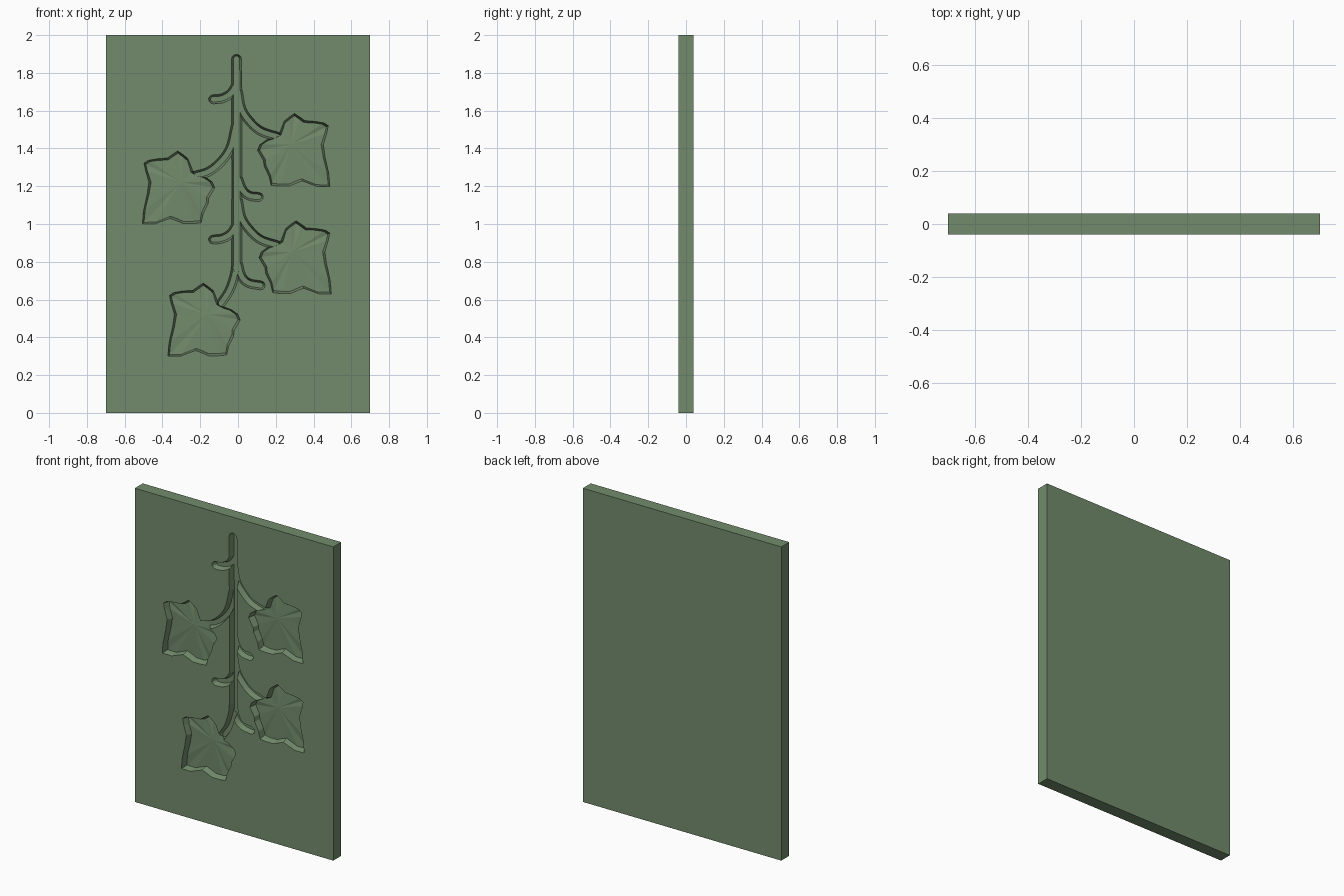
import bpy, bmesh, math
from mathutils import Vector

if "Cube" in bpy.data.objects:
    bpy.data.objects.remove(bpy.data.objects["Cube"])

FRONT = -0.04

mat = bpy.data.materials.new("green_clay")
mat.diffuse_color = (0.17, 0.26, 0.15, 1)
mat.use_nodes = True
mat.node_tree.nodes["Principled BSDF"].inputs["Base Color"].default_value = mat.diffuse_color


def finish(bm, name):
    bmesh.ops.recalc_face_normals(bm, faces=bm.faces)
    me = bpy.data.meshes.new(name)
    bm.to_mesh(me)
    bm.free()
    ob = bpy.data.objects.new(name, me)
    bpy.context.collection.objects.link(ob)
    return ob


# flat plaque
bm = bmesh.new()
bmesh.ops.create_cube(bm, size=1)
for v in bm.verts:
    v.co = (v.co.x * 1.4, v.co.y * 0.08, v.co.z * 2 + 1)
panel = finish(bm, "carved_panel")
panel.data.materials.append(mat)


def carve(bm, name):
    """Subtract a closed cutter from the panel."""
    cutter = finish(bm, name)
    cutter.data.materials.append(mat)
    cutter.hide_render = True
    mod = panel.modifiers.new("carve", 'BOOLEAN')
    mod.operation, mod.solver, mod.object = 'DIFFERENCE', 'EXACT', cutter
    dg = bpy.context.evaluated_depsgraph_get()
    me = bpy.data.meshes.new_from_object(panel.evaluated_get(dg))
    panel.modifiers.clear()
    panel.data = me
    bpy.data.objects.remove(cutter)


def skin(bm, a, b):
    n = len(a)
    for i in range(n):
        j = (i + 1) % n
        bm.faces.new((a[i], a[j], b[j], b[i]))


def smooth_path(pts, steps=5):
    """Catmull-Rom curve through the points."""
    p = [Vector(q) for q in pts]
    p = [2 * p[0] - p[1]] + p + [2 * p[-1] - p[-2]]
    out = []
    for i in range(1, len(p) - 2):
        a, b, c, d = p[i - 1:i + 3]
        for s in range(steps):
            t = s / steps
            out.append(0.5 * (2 * b + (c - a) * t + (2 * a - 5 * b + 4 * c - d) * t * t
                              + (3 * b - a - 3 * c + d) * t ** 3))
    return out + [p[-2]]


def groove_ring(path, half):
    """Outline of a band around a path, with round ends."""
    def side(i):
        t = (path[min(i + 1, len(path) - 1)] - path[max(i - 1, 0)]).normalized()
        return Vector((-t.y, t.x))
    n = len(path)
    ring = [path[i] + side(i) * half for i in range(n)]
    for end in (n - 1, 0):
        s = side(end) if end else -side(0)
        f = Vector((s.y, -s.x))
        for k in range(1, 5):
            a = math.pi * k / 5
            ring.append(path[end] + half * (s * math.cos(a) + f * math.sin(a)))
        if end:
            ring += [path[i] - side(i) * half for i in range(n - 1, -1, -1)]
    return ring


def carve_stem(pts, half, depth, name):
    path = smooth_path(pts)
    bm = bmesh.new()
    rings = []
    for w, y in ((half + 0.003, FRONT - 0.01), (half - 0.010, FRONT + depth)):
        rings.append([bm.verts.new((p.x, y, p.y)) for p in groove_ring(path, w)])
    skin(bm, *rings)
    bm.faces.new(rings[0])
    bm.faces.new(rings[1])
    carve(bm, name)


# ivy leaf outline around its vein centre: x, z, is_lobe_tip
LEAF = [(-0.06, 0.06, 0), (-0.035, 0.125, 0), (-0.01, 0.145, 0), (0.02, 0.165, 1),
        (0.05, 0.145, 0), (0.075, 0.127, 0), (0.13, 0.123, 0), (0.175, 0.115, 0),
        (0.198, 0.100, 1), (0.190, 0.06, 0), (0.172, 0.0, 0), (0.182, -0.07, 0),
        (0.200, -0.15, 0), (0.206, -0.222, 1), (0.14, -0.222, 0), (0.095, -0.205, 0),
        (0.06, -0.192, 0), (0.025, -0.205, 0), (-0.01, -0.220, 0), (-0.06, -0.220, 0),
        (-0.105, -0.215, 1), (-0.115, -0.17, 0), (-0.142, -0.115, 0), (-0.145, -0.085, 0),
        (-0.177, -0.03, 1), (-0.165, 0.0, 0), (-0.13, 0.025, 0), (-0.10, 0.035, 0)]


def carve_leaf(cx, cz, mirror, name):
    bm = bmesh.new()
    top, low = [], []
    for x, z, tip in LEAF:
        r = math.hypot(x, z)
        for ring, grow, y in ((top, 0.003, FRONT - 0.01),
                              (low, -0.012, FRONT + (0.044 if tip else 0.038))):
            k = (r + grow) / r
            ring.append(bm.verts.new((cx + mirror * x * k, y, cz + z * k)))
    skin(bm, top, low)
    bm.faces.new(top)
    # faceted floor: veins run from the centre to the lobe tips
    mid = bm.verts.new((cx, FRONT + 0.033, cz))
    n = len(low)
    for i in range(n):
        bm.faces.new((low[i], low[(i + 1) % n], mid))
    carve(bm, name)


# leaves
for i, (x, z, m) in enumerate([(0.28, 1.42, 1), (0.288, 0.852, 1),
                               (-0.30, 1.222, -1), (-0.165, 0.522, -1)]):
    carve_leaf(x, z, m, f"leaf_cutter_{i}")

# main stem
carve_stem([(-0.008, 1.872), (-0.006, 1.4), (-0.006, 1.0), (-0.006, 0.76)],
           0.027, 0.0360, "main_stem_cutter")

# leaf stalks, side shoots and the forked lower end
right_stalk = [(0.0, 1.70), (0.018, 1.61), (0.06, 1.545), (0.12, 1.492), (0.21, 1.462)]
left_stub = [(-0.012, 1.73), (-0.04, 1.69), (-0.085, 1.665), (-0.132, 1.66)]
branches = [
    right_stalk,
    [(x, z - 0.575) for x, z in right_stalk],
    [(-0.012, 1.52), (-0.04, 1.405), (-0.09, 1.33), (-0.155, 1.278), (-0.225, 1.256)],
    left_stub,
    [(x, z - 0.742) for x, z in left_stub],
    [(0.0, 1.24), (0.025, 1.18), (0.06, 1.15), (0.11, 1.143)],
    [(-0.008, 0.82), (-0.016, 0.74), (-0.045, 0.65), (-0.09, 0.58)],
    [(0.0, 0.79), (0.018, 0.725), (0.055, 0.688), (0.12, 0.675)],
]
for i, b in enumerate(branches):
    carve_stem(b, 0.024, 0.0355 - i * 0.0001, f"branch_cutter_{i}")
